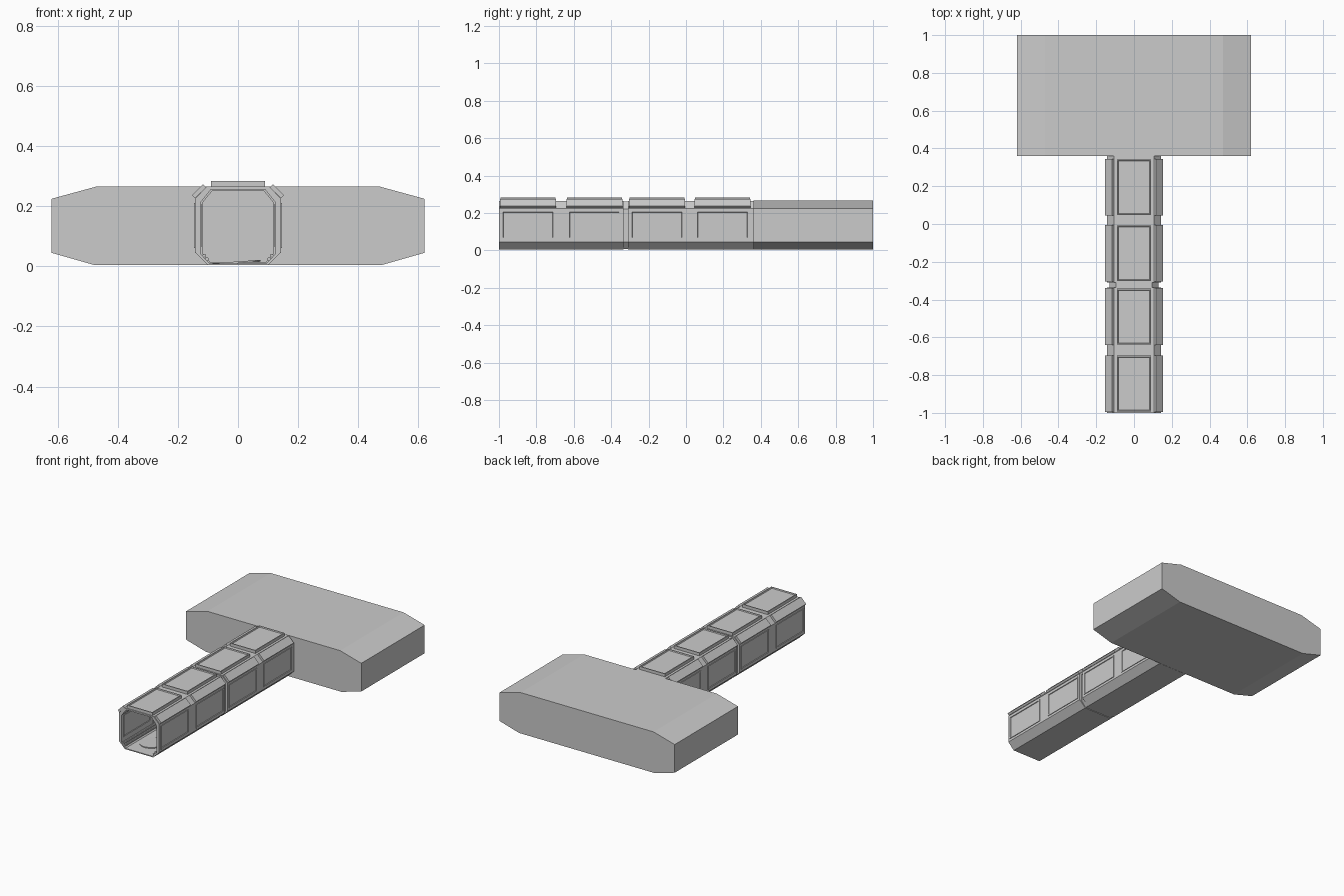
import bpy, bmesh, math
from mathutils import Matrix, Vector

if "Cube" in bpy.data.objects:
    bpy.data.objects.remove(bpy.data.objects["Cube"])


def finish(name, bm):
    bmesh.ops.recalc_face_normals(bm, faces=bm.faces)
    me = bpy.data.meshes.new(name)
    bm.to_mesh(me)
    bm.free()
    ob = bpy.data.objects.new(name, me)
    bpy.context.collection.objects.link(ob)
    return ob


def octagon(hw, hw_top, hw_low, z0, z1, z2, z3):
    return [(hw_low, z0), (hw, z1), (hw, z2), (hw_top, z3),
            (-hw_top, z3), (-hw, z2), (-hw, z1), (-hw_low, z0)]


def prism(name, profile, y0, y1):
    bm = bmesh.new()
    a, b = [[bm.verts.new((x, y, z)) for x, z in profile] for y in (y0, y1)]
    n = len(profile)
    bm.faces.new(a)
    bm.faces.new(b[::-1])
    for i in range(n):
        j = (i + 1) % n
        bm.faces.new((a[i], b[i], b[j], a[j]))
    return finish(name, bm)


def tube(name, outer, inner, y0, y1):
    bm = bmesh.new()
    rings = [[bm.verts.new((x, y, z)) for x, z in p]
             for p, y in ((outer, y0), (outer, y1), (inner, y1), (inner, y0))]
    n = len(outer)
    for k in range(4):
        r, s = rings[k], rings[(k + 1) % 4]
        for i in range(n):
            j = (i + 1) % n
            bm.faces.new((r[i], s[i], s[j], r[j]))
    return finish(name, bm)


def panel(name, center, size, roll=0.0, rim=0.0, depth=0.0):
    """Box of width, length, thickness rolled about y; optional sunken top face."""
    bm = bmesh.new()
    bmesh.ops.create_cube(bm, size=1)
    bmesh.ops.scale(bm, vec=size, verts=bm.verts)
    if rim:
        top = max(bm.faces, key=lambda f: f.calc_center_median().z)
        bmesh.ops.inset_region(bm, faces=[top], thickness=rim)
        bmesh.ops.inset_region(bm, faces=[top], thickness=0.004, depth=-depth)
    m = Matrix.Translation(Vector(center)) @ Matrix.Rotation(roll, 4, 'Y')
    bmesh.ops.transform(bm, matrix=m, verts=bm.verts)
    return finish(name, bm)


def cylinder(name, matrix, radius, length, sides):
    bm = bmesh.new()
    bmesh.ops.create_cone(bm, cap_ends=True, segments=sides, radius1=radius,
                          radius2=radius, depth=length, matrix=matrix)
    return finish(name, bm)


# large chamfered chamber at the back
prism("end_chamber", octagon(0.62, 0.47, 0.48, 0.005, 0.045, 0.225, 0.266), 0.36, 1.0)

# hollow corridor: two long modules with a narrower collar between them
outer = octagon(0.143, 0.105, 0.10, 0.004, 0.046, 0.225, 0.265)
inner = octagon(0.123, 0.09, 0.095, 0.010, 0.040, 0.215, 0.256)
collar = octagon(0.130, 0.095, 0.097, 0.008, 0.044, 0.220, 0.260)
tube("corridor_front", outer, inner, -1.0, -0.335)
tube("corridor_rear", outer, inner, -0.31, 0.36)
tube("corridor_collar", collar, inner, -0.335, -0.31)

# framed panels on the roof, shoulders and walls of each bay
for i, yc in enumerate((-0.845, -0.49, -0.155, 0.195)):
    panel(f"roof_panel_{i}", (0, yc, 0.273), (0.18, 0.295, 0.022), 0, 0.008, 0.006)
    for s, side in ((1, "right"), (-1, "left")):
        panel(f"shoulder_plate_{side}_{i}", (s * 0.130, yc, 0.250),
              (0.052, 0.30, 0.014), s * math.radians(45))
        panel(f"wall_panel_{side}_{i}", (s * 0.141, yc, 0.136),
              (0.15, 0.28, 0.012), s * math.pi / 2, 0.010, 0.006)
        panel(f"inner_wall_panel_{side}_{i}", (s * 0.123, yc, 0.136),
              (0.14, 0.27, 0.006), -s * math.pi / 2, 0.010, 0.004)

# ribs around the joint inside each module
for i, y in enumerate((-0.665, 0.022)):
    tube(f"joint_rib_{i}", octagon(0.124, 0.091, 0.096, 0.009, 0.039, 0.216, 0.257),
         octagon(0.118, 0.086, 0.092, 0.013, 0.042, 0.212, 0.251), y - 0.02, y + 0.02)

# interlocking door halves closing the collar
step = [(0.124, 0.15), (0.05, 0.15), (0.035, 0.18), (-0.035, 0.18), (-0.05, 0.15), (-0.124, 0.15)]
prism("door_lower", [(-0.124, 0.04), (-0.095, 0.01), (0.095, 0.01), (0.124, 0.04)] + step,
      -0.328, -0.317)
prism("door_upper", [(-0.124, 0.215), (-0.09, 0.257), (0.09, 0.257), (0.124, 0.215)] + step,
      -0.325, -0.320)

# pipes along the floor corners
turn = Matrix.Rotation(math.pi / 2, 4, 'X')
for s, side in ((1, "right"), (-1, "left")):
    for i, (y0, y1) in enumerate(((-0.995, -0.34), (-0.305, 0.355))):
        for k, (x, z) in enumerate(((0.112, 0.036), (0.103, 0.024))):
            cylinder(f"floor_pipe_{side}_{i}_{k}",
                     Matrix.Translation((s * x, (y0 + y1) / 2, z)) @ turn, 0.006, y1 - y0, 8)

# loose round hatch lying slightly tilted on the floor
hatch = Matrix.Translation((-0.005, -0.85, 0.013)) @ Matrix.Rotation(math.radians(-4), 4, 'Y')
cylinder("floor_hatch", hatch, 0.08, 0.006, 24)
